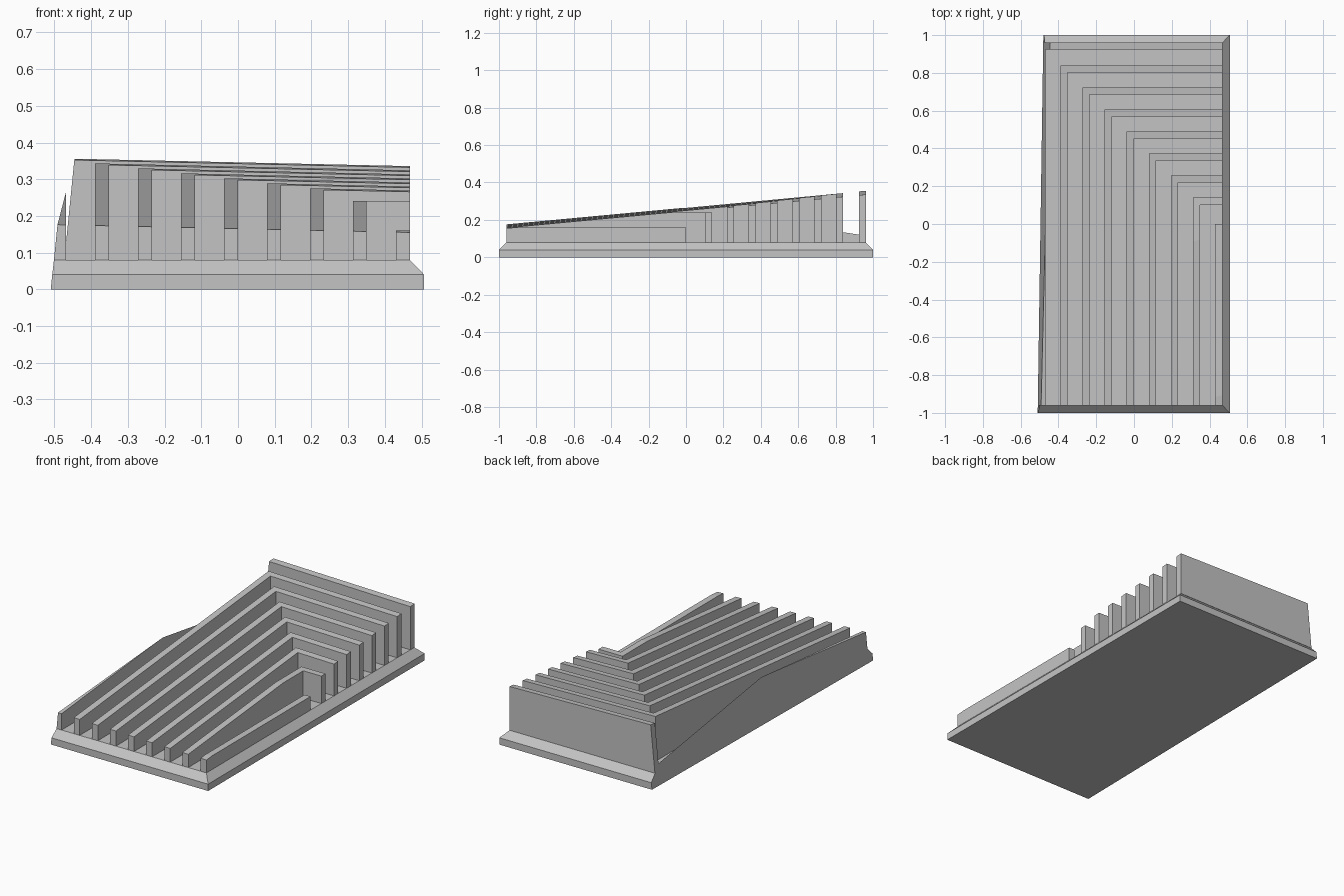
import bpy, bmesh
from mathutils import Vector

if "Cube" in bpy.data.objects:
    bpy.data.objects.remove(bpy.data.objects["Cube"])

grey = bpy.data.materials.new("light_grey")
grey.diffuse_color = (0.55, 0.55, 0.55, 1)
grey.use_nodes = True
grey.node_tree.nodes["Principled BSDF"].inputs["Base Color"].default_value = grey.diffuse_color

# planes that trim the model: (point, normal pointing to the removed side)
ROOF = (Vector((0, 0, 0.2555)), Vector((0.022, -0.094, 1)).normalized())
LEFT = (Vector((-0.495, 0, 0)), Vector((-1, 0.015, 0.1)).normalized())


def prism(bm, outline, z0, z1):
    """Extrude a flat outline from z0 up to z1."""
    face = bm.faces.new([bm.verts.new((x, y, z0)) for x, y in outline])
    top = bmesh.ops.extrude_face_region(bm, geom=[face])["geom"]
    bmesh.ops.translate(bm, vec=(0, 0, z1 - z0),
                        verts=[v for v in top if isinstance(v, bmesh.types.BMVert)])
    bmesh.ops.recalc_face_normals(bm, faces=bm.faces[:])


def trim(bm, plane):
    """Cut the solid with a plane and close the opening."""
    bmesh.ops.bisect_plane(bm, geom=bm.verts[:] + bm.edges[:] + bm.faces[:], dist=1e-6,
                           plane_co=plane[0], plane_no=plane[1], clear_outer=True)
    rim = [e for e in bm.edges if e.is_boundary]
    if rim:
        bmesh.ops.holes_fill(bm, edges=rim, sides=0)


def finish(bm, name):
    bmesh.ops.recalc_face_normals(bm, faces=bm.faces[:])
    mesh = bpy.data.meshes.new(name)
    bm.to_mesh(mesh)
    bm.free()
    mesh.materials.append(grey)
    bpy.context.collection.objects.link(bpy.data.objects.new(name, mesh))


# base slab, chamfered on the front, right and back, sliced on the left
bm = bmesh.new()
prism(bm, [(-0.6, -1), (0.507, -1), (0.507, 1), (-0.6, 1)], 0, 0.04)
upper = [f for f in bm.faces if f.calc_center_median().z > 0.039]
raised = bmesh.ops.extrude_face_region(bm, geom=upper)["geom"]
bmesh.ops.delete(bm, geom=upper, context='FACES_ONLY')
for v in [g for g in raised if isinstance(g, bmesh.types.BMVert)]:
    v.co.z = 0.08
    v.co.y *= 0.96
    if v.co.x > 0:
        v.co.x = 0.468
trim(bm, LEFT)
finish(bm, "base")

# nested L-shaped fins under one sloping roof plane
W, FRONT, RIGHT = 0.038, -0.96, 0.468
for i in range(9):
    x = -0.507 + 0.1171 * i
    y = 0.84 - 0.1167 * (i - 1)
    bm = bmesh.new()
    if i == 8:   # innermost fin is a straight bar
        outline = [(x, FRONT), (RIGHT, FRONT), (RIGHT, 0), (x, 0)]
    else:
        if i == 0:   # outermost fin fills out to the sliced left side
            y = 0.962
        left = -0.6 if i == 0 else x
        outline = [(left, FRONT), (x + W, FRONT), (x + W, y - W),
                   (RIGHT, y - W), (RIGHT, y), (left, y)]
    prism(bm, outline, 0.08, 0.16 + 0.08 * (8 - i))
    trim(bm, ROOF)
    if i == 0:
        trim(bm, LEFT)
    finish(bm, f"fin_{i + 1}")
